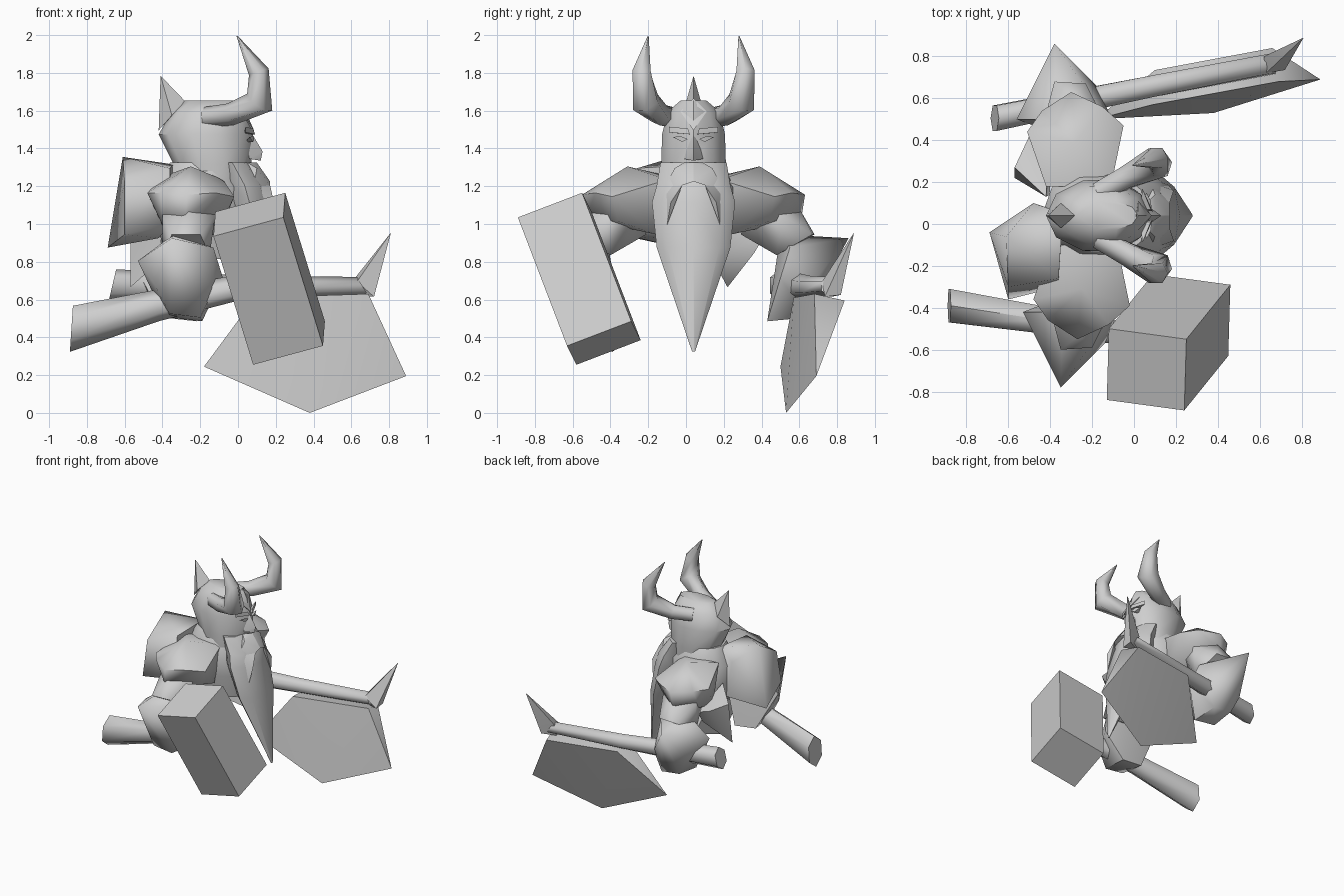
import bpy, bmesh, math
from mathutils import Vector

if "Cube" in bpy.data.objects:
    bpy.data.objects.remove(bpy.data.objects["Cube"])

grey = bpy.data.materials.new("stone_grey")
grey.diffuse_color = (0.62, 0.62, 0.62, 1)
grey.use_nodes = True
grey.node_tree.nodes["Principled BSDF"].inputs["Base Color"].default_value = grey.diffuse_color
MID = 0.04  # the figure's plane of symmetry in y


def finish(name, bm, angle):
    bmesh.ops.recalc_face_normals(bm, faces=bm.faces)
    me = bpy.data.meshes.new(name)
    bm.to_mesh(me)
    bm.free()
    ob = bpy.data.objects.new(name, me)
    bpy.context.collection.objects.link(ob)
    me.materials.append(grey)
    bpy.ops.object.select_all(action='DESELECT')
    ob.select_set(True)
    bpy.context.view_layer.objects.active = ob
    if angle:
        bpy.ops.object.shade_smooth_by_angle(angle=math.radians(angle))
    return ob


def hull(name, pts, angle=45):
    bm = bmesh.new()
    for p in pts:
        bm.verts.new(p)
    r = bmesh.ops.convex_hull(bm, input=bm.verts)
    bmesh.ops.delete(bm, geom=list({v for v in r["geom_interior"] + r["geom_unused"]
                                    if isinstance(v, bmesh.types.BMVert)}), context='VERTS')
    return finish(name, bm, angle)


def skin(name, rings, angle=45):
    bm = bmesh.new()
    rows = [[bm.verts.new(p) for p in ring] for ring in rings]
    n = len(rows[0])
    for a, b in zip(rows, rows[1:]):
        for i in range(n):
            j = (i + 1) % n
            bm.faces.new((a[i], a[j], b[j], b[i]))
    bm.faces.new(rows[0])
    bm.faces.new(rows[-1])
    return finish(name, bm, angle)


def stack(name, levels, n=10, angle=45):
    # horizontal rings: z, back x, front x, half width
    rings = []
    for z, x0, x1, w in levels:
        rings.append([((x0 + x1) / 2 + (x1 - x0) / 2 * math.cos(2 * math.pi * i / n),
                       MID + w * math.sin(2 * math.pi * i / n), z) for i in range(n)])
    return skin(name, rings, angle)


def shaft(name, sections, n=6):
    # upright rings across x: centre, half width in y, half height, lean of the end
    return skin(name, [[(x + lean * math.cos(2 * math.pi * i / n),
                         y + ry * math.sin(2 * math.pi * i / n),
                         z + rz * math.cos(2 * math.pi * i / n)) for i in range(n)]
                       for x, y, z, ry, rz, lean in sections], 70)


def tube(name, path, radii, n=6, angle=65):
    path = [Vector(p) for p in path]
    rings = []
    for k, p in enumerate(path):
        d = (path[min(k + 1, len(path) - 1)] - path[max(k - 1, 0)]).normalized()
        u = d.cross(Vector((0, 1, 0))).normalized()
        v = d.cross(u)
        rings.append([p + radii[k] * (math.cos(2 * math.pi * i / n) * u
                                      + math.sin(2 * math.pi * i / n) * v) for i in range(n)])
    return skin(name, rings, angle)


def side(pts, s, dx=0):
    return [(x + dx, MID + s * w, z) for x, w, z in pts]


# head and helmet
stack("helmet_head", [(1.18, -.30, .05, .17), (1.32, -.34, .07, .18), (1.48, -.42, .08, .175),
                      (1.60, -.35, .05, .145), (1.66, -.28, .02, .07)])
hull("helmet_spike", [(-.41, MID, 1.79), (-.42, MID, 1.5), (-.28, MID, 1.655),
                      (-.35, MID + .06, 1.58), (-.35, MID - .06, 1.58)])
hull("helmet_front_crest", [(.01, MID, 1.67), (.085, MID, 1.50), (.02, MID + .07, 1.6),
                            (.02, MID - .07, 1.6), (.0, MID, 1.5)])

# face
hull("nose", [(.07, MID, 1.49), (.13, MID, 1.39), (.12, MID, 1.34), (.05, MID + .02, 1.48),
              (.05, MID - .02, 1.48), (.06, MID + .05, 1.35), (.06, MID - .05, 1.35)])

# beard
stack("beard", [(1.33, -.12, .06, .175), (1.21, -.08, .15, .195), (1.12, -.05, .17, .22),
                (.88, .03, .22, .195), (.33, .27, .28, .008)], n=8)

# torso
stack("torso", [(.82, -.36, .04, .15), (1.0, -.44, .06, .2), (1.2, -.44, .06, .23),
                (1.33, -.36, -.04, .15)])

for s, tag, dx in ((1, "left", -.03), (-1, "right", .0)):
    # face halves
    hull(tag + "_brow", side([(.09, .02, 1.48), (.08, .03, 1.51), (.04, .13, 1.52),
                              (.04, .13, 1.49), (.03, .03, 1.48)], s))
    hull(tag + "_eye", side([(.085, .03, 1.455), (.06, .11, 1.465), (.08, .06, 1.44),
                             (.04, .06, 1.44), (.08, .07, 1.47)], s))
    hull(tag + "_moustache", side([(.10, 0, 1.33), (.17, 0, 1.23), (.05, .05, 1.33),
                                   (.08, .16, 1.19), (.17, .06, 1.21), (.10, .1, 1.3)], s))
    hull(tag + "_moustache_end", side([(.08, .16, 1.2), (.17, .06, 1.21), (.17, .14, 1.0),
                                       (.19, .12, 1.12), (.1, .12, 1.1)], s))
    # horns
    tube(tag + "_horn", side([(-.17, .11, 1.57), (-.04, .18, 1.585), (.115, .255, 1.65),
                              (.11, .275, 1.81), (-.005, .24, 2.0)], s),
         [.055, .06, .08, .055, .003])
    # arms
    hull(tag + "_shoulder", side([(-.25, .35, 1.31), (-.39, .14, 1.26), (-.08, .14, 1.24),
                                  (-.48, .40, 1.17), (-.02, .43, 1.15), (-.27, .59, 1.16),
                                  (-.41, .50, 1.17), (-.12, .52, 1.17),
                                  (-.40, .40, 1.0), (-.08, .40, 1.02), (-.38, .20, .95),
                                  (-.10, .20, .95), (-.28, .57, 1.03)], s, dx), 65)
    hull(tag + "_upper_arm", side([(-.38, .30, 1.10), (-.12, .30, 1.10), (-.26, .57, 1.07),
                                   (-.40, .45, 1.05), (-.12, .47, 1.05), (-.26, .25, .95),
                                   (-.40, .44, .84), (-.15, .44, .84), (-.26, .38, .90),
                                   (-.35, .64, .95), (-.20, .63, .95)], s, dx), 65)
    hull(tag + "_forearm", side([(-.35, .82, .93), (-.53, .46, .81), (-.13, .51, .88),
                                 (-.34, .46, .95), (-.08, .46, .72), (-.46, .46, .66),
                                 (-.37, .40, .51), (-.19, .39, .49), (-.36, .60, .53),
                                 (-.20, .60, .51), (-.13, .60, .66), (-.44, .60, .68)],
                                s, dx), 65)

# back bags
hull("large_back_bag", [(-.61, -.06, 1.36), (-.34, .05, 1.32), (-.48, .10, 1.25),
                        (-.36, -.26, 1.30), (-.60, -.30, 1.22), (-.69, -.04, .88),
                        (-.60, -.36, .95), (-.42, .08, .95), (-.36, -.30, 1.0),
                        (-.42, -.25, .93)], 60)
hull("small_back_bag", [(-.57, .27, 1.0), (-.50, .42, .98), (-.40, .42, .95), (-.42, .13, 1.08),
                        (-.57, .22, .67), (-.40, .14, .82), (-.40, .36, .85)], 60)

# hammer: a leaning block on a shaft
C = Vector((.165, -.565, .715))
L, W, T = Vector((.21, .26, -.68)), Vector((.01, .34, .13)), Vector((.37, -.05, .10))
hull("hammer_head", [C + (a * L + b * W + c * T) / 2
                     for a in (-1, 1) for b in (-1, 1) for c in (-1, 1)], 0)
shaft("hammer_shaft", [(-.882, -.39, .45, .092, .122, .008), (-.42, -.46, .575, .075, .085, .0),
                       (.1, -.55, .69, .06, .065, .0)])

# axe: handle with an upturned point, and a wedge blade
shaft("axe_handle", [(-.665, .505, .68, .07, .085, .02), (.1, .66, .67, .06, .06, 0),
                     (.66, .765, .675, .055, .05, -.03)])
hull("axe_spike", [(.81, .89, .96), (.72, .82, .63), (.72, .735, .62), (.62, .80, .72),
                   (.63, .72, .70), (.62, .77, .62)])
hull("axe_blade", [(.09, .57, .615), (.10, .735, .615), (.69, .68, .635), (.66, .84, .60),
                   (-.18, .50, .25), (.38, .53, .005), (.89, .69, .20)], 70)

# settle on the ground plane
obs = list(bpy.context.collection.objects)
low = min(v.co.z for o in obs for v in o.data.vertices)
for o in obs:
    for v in o.data.vertices:
        v.co.z -= low
